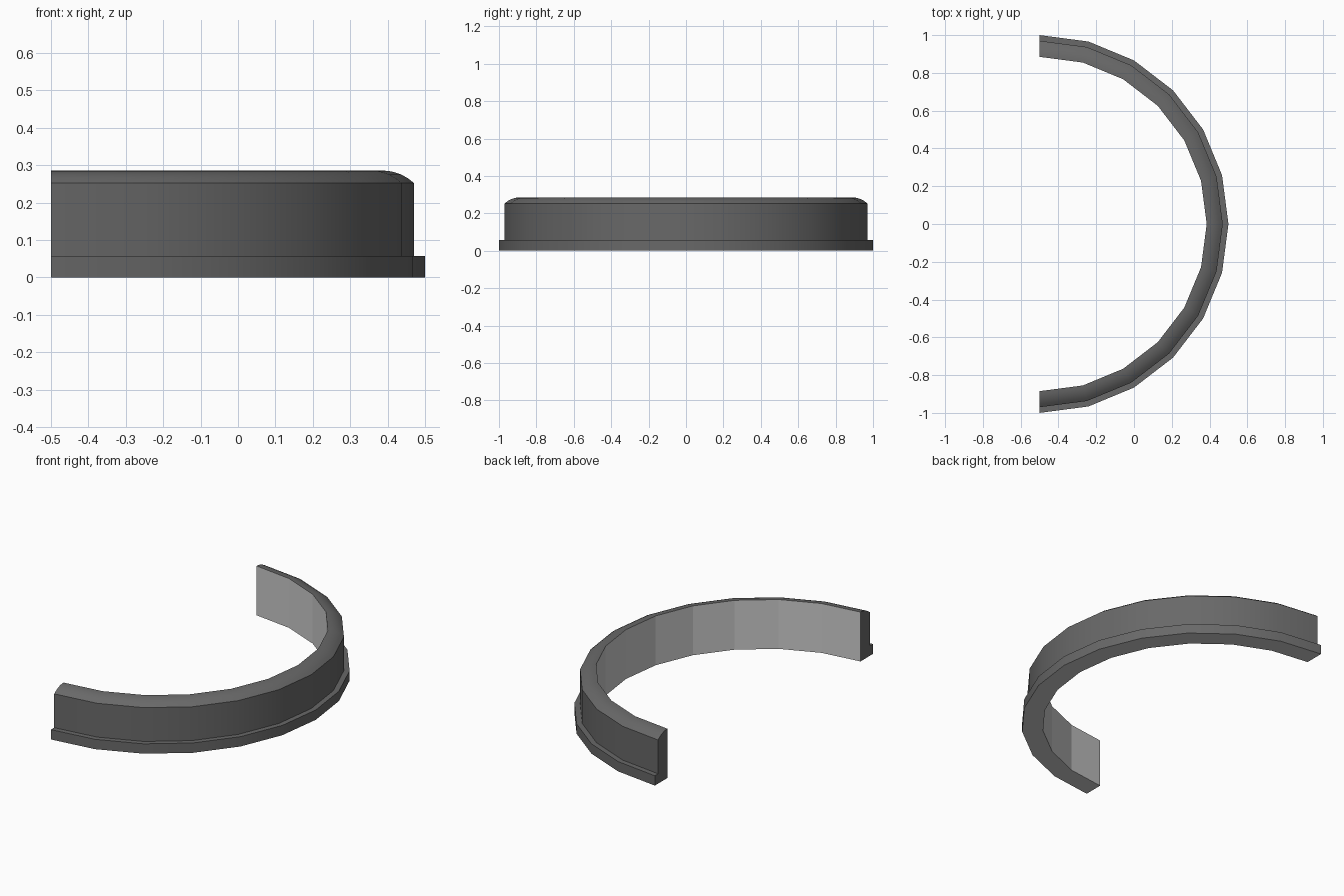
import bpy, bmesh
from math import sin, cos, pi, sqrt, radians

if "Cube" in bpy.data.objects:
    bpy.data.objects.remove(bpy.data.objects["Cube"])

SEGMENTS = 12               # facets over the half circle
CENTRE_X = -0.5
INNER, WALL, LIP = 0.885, 0.97, 1.0
LIP_TOP, SHOULDER, TOP = 0.057, 0.253, 0.286

# Cross-section (radius, height): foot lip, straight wall, crowned top
profile = [(INNER, 0), (LIP, 0), (LIP, LIP_TOP), (WALL, LIP_TOP), (WALL, SHOULDER)]
w, h = WALL - INNER, TOP - SHOULDER
crown = (w * w + h * h) / (2 * h)
for i in range(4, -1, -1):
    d = w * i / 5
    profile.append((INNER + d, TOP - crown + sqrt(crown * crown - d * d)))

# Sweep the section through a half turn
bm = bmesh.new()
rings = []
for i in range(SEGMENTS + 1):
    a = -pi / 2 + pi * i / SEGMENTS
    rings.append([bm.verts.new((CENTRE_X + r * cos(a), r * sin(a), z)) for r, z in profile])
n = len(profile)
for a, b in zip(rings, rings[1:]):
    for j in range(n):
        k = (j + 1) % n
        face = bm.faces.new((a[j], b[j], b[k], a[k]))
        face.smooth = j != n - 1                    # the inside stays faceted
        face.material_index = 0 if j in (0, n - 1) else 1   # plain base and inside

# Flat dark end caps
for ring in (rings[0], rings[-1]):
    bm.faces.new(ring).material_index = 1
bmesh.ops.recalc_face_normals(bm, faces=bm.faces)
for e in bm.edges:
    e.smooth = e.calc_face_angle(0) < radians(30)

mesh = bpy.data.meshes.new("half_ring")
bm.to_mesh(mesh)
bm.free()

# Plain grey and dark grey materials
for name, v in (("plain_grey", 0.8), ("dark_grey", 0.14)):
    mat = bpy.data.materials.new(name)
    mat.diffuse_color = (v, v, v, 1)
    mat.use_nodes = True
    mat.node_tree.nodes["Principled BSDF"].inputs["Base Color"].default_value = mat.diffuse_color
    mesh.materials.append(mat)
bpy.context.collection.objects.link(bpy.data.objects.new("half_ring", mesh))
